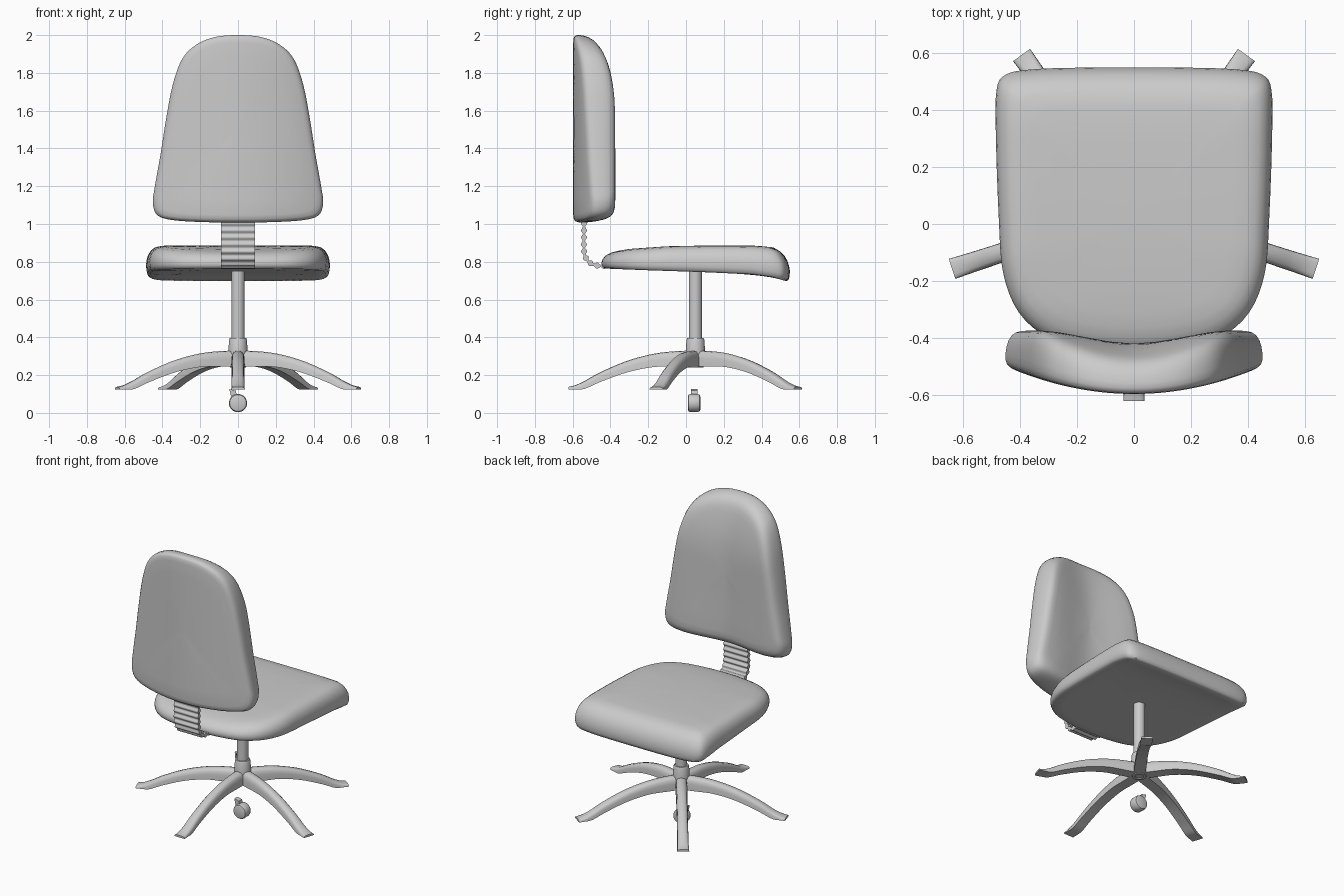
import bpy, bmesh, math
from mathutils import Vector, Matrix

if "Cube" in bpy.data.objects:
    bpy.data.objects.remove(bpy.data.objects["Cube"])


def spline(pts, steps, closed=False):
    """Catmull-Rom samples through points of any dimension."""
    n, out = len(pts), []
    get = (lambda i: pts[i % n]) if closed else (lambda i: pts[max(0, min(n - 1, i))])
    for i in range(n if closed else n - 1):
        p0, p1, p2, p3 = get(i - 1), get(i), get(i + 1), get(i + 2)
        for s in range(steps):
            t = s / steps
            out.append(tuple(0.5 * (2 * b + (c - a) * t + (2 * a - 5 * b + 4 * c - d) * t * t
                                    + (3 * b - a - 3 * c + d) * t ** 3)
                             for a, b, c, d in zip(p0, p1, p2, p3)))
    if not closed:
        out.append(tuple(pts[-1]))
    return out


def loft(name, rings, angle=40):
    """Skin equal-length closed rings and cap both ends."""
    bm = bmesh.new()
    vs = [[bm.verts.new(p) for p in r] for r in rings]
    n = len(vs[0])
    for a, b in zip(vs, vs[1:]):
        for i in range(n):
            j = (i + 1) % n
            bm.faces.new((a[i], a[j], b[j], b[i]))
    bm.faces.new(vs[0])
    bm.faces.new(vs[-1])
    bmesh.ops.recalc_face_normals(bm, faces=bm.faces)
    me = bpy.data.meshes.new(name)
    bm.to_mesh(me)
    bm.free()
    ob = bpy.data.objects.new(name, me)
    bpy.context.collection.objects.link(ob)
    bpy.ops.object.select_all(action='DESELECT')
    ob.select_set(True)
    bpy.context.view_layer.objects.active = ob
    bpy.ops.object.shade_smooth_by_angle(angle=math.radians(angle))
    return ob


def lathe(name, profile, centre, rot=Matrix.Identity(3), seg=32):
    """Turned part from (radius, height) pairs."""
    c = Vector(centre)
    return loft(name, [[c + rot @ Vector((r * math.cos(2 * math.pi * i / seg),
                                          r * math.sin(2 * math.pi * i / seg), h))
                        for i in range(seg)] for r, h in profile])


def cushion(name, half, centre_v, layers, place):
    """Padded shape: mirrored half outline, scaled per (scale, depth) layer."""
    outline = half + [(-u, v) for u, v in half[-2:0:-1]]
    pts = spline(outline, 4, True)
    loft(name, [[place(u * s, centre_v + (v - centre_v) * s, d) for u, v in pts]
                for s, d in layers], 50)


def lerp_table(x, table):
    for (a, b), (c, d) in zip(table, table[1:]):
        if x <= c:
            return b + (d - b) * max(0, (x - a) / (c - a))
    return table[-1][1]


# Backrest, curved around the sitter
def back_place(x, z, d):
    back = -0.597 + 0.097 * (x / 0.45) ** 2
    t = min(1, abs(x) / 0.35)
    front = -0.42 + 0.046 * t * t * (3 - 2 * t) - 0.07 * (max(0, z - 1.6) / 0.4) ** 2
    return (x, back + (front - back) * d, z)


back_half = [(0, 2.0), (0.12, 1.99), (0.22, 1.95), (0.295, 1.875), (0.345, 1.74), (0.38, 1.56),
             (0.41, 1.37), (0.44, 1.2), (0.451, 1.11), (0.425, 1.045), (0.34, 1.02),
             (0.18, 1.01), (0, 1.008)]
cushion("backrest", back_half, 1.5,
        [(0.01, 0), (0.25, 0), (0.5, 0), (0.75, 0), (0.92, 0), (0.965, 0.02), (0.988, 0.07),
         (1, 0.18), (1, 0.35), (0.992, 0.55), (0.978, 0.72), (0.955, 0.86), (0.92, 0.95),
         (0.87, 0.99), (0.8, 1), (0.6, 1), (0.4, 1), (0.2, 1), (0.01, 1)], back_place)

# Seat with a dropped lip
seat_bottom = [(-0.45, 0.765), (-0.2, 0.755), (0.1, 0.745), (0.35, 0.733), (0.46, 0.718), (0.55, 0.692)]
seat_top = [(-0.45, 0.845), (-0.3, 0.868), (-0.1, 0.882), (0.1, 0.886), (0.35, 0.886),
            (0.46, 0.878), (0.55, 0.845)]


def seat_place(x, y, d):
    lo, hi = lerp_table(y, seat_bottom), lerp_table(y, seat_top)
    return (x, y, lo + (hi - lo) * d)


seat_half = [(0, 0.55), (0.2, 0.549), (0.36, 0.543), (0.45, 0.525), (0.483, 0.47), (0.485, 0.3),
             (0.475, 0.02), (0.46, -0.17), (0.405, -0.31), (0.3, -0.4), (0.15, -0.438), (0, -0.448)]
cushion("seat", seat_half, 0.05,
        [(0.01, 0), (0.3, 0), (0.6, 0), (0.85, 0), (0.96, 0), (0.985, 0.06), (0.997, 0.2), (1, 0.38),
         (0.992, 0.55), (0.975, 0.7), (0.945, 0.84), (0.9, 0.94), (0.83, 0.99), (0.72, 1),
         (0.5, 1), (0.25, 1), (0.01, 1)], seat_place)

# Ribbed bellows joining seat and backrest
path = spline([(-0.54, 1.04), (-0.54, 0.95), (-0.54, 0.87), (-0.532, 0.825), (-0.505, 0.792),
               (-0.465, 0.779), (-0.42, 0.777)], 16)
rings, run = [], 0.0
for i, p in enumerate(path):
    a, b = Vector(path[max(0, i - 1)]), Vector(path[min(len(path) - 1, i + 1)])
    run += (Vector(p) - Vector(path[max(0, i - 1)])).length
    t = (b - a).normalized()
    n = Vector((-t.y, t.x)) * (0.011 + 0.005 * math.cos(2 * math.pi * run / 0.037))
    rings.append([(x, p[0] + s * n.x, p[1] + s * n.y)
                  for x, s in ((-0.09, -1), (0.09, -1), (0.09, 1), (-0.09, 1))])
loft("back_bellows", rings, 50)

# Gas column and hub
AXIS = (0, 0.05, 0)
lathe("column", [(0.035, 0.3), (0.035, 0.76)], AXIS)
lathe("hub", [(0.026, 0.3), (0.026, 0.24), (0.042, 0.24), (0.055, 0.3), (0.05, 0.335),
              (0.048, 0.385), (0.043, 0.397), (0.034, 0.397)], AXIS)

# Five arched legs: (distance, top z, bottom z, half width)
stations = spline([(0, 0.33, 0.245, 0.036), (0.1, 0.327, 0.245, 0.036), (0.22, 0.313, 0.243, 0.035),
                   (0.36, 0.276, 0.215, 0.034), (0.5, 0.217, 0.165, 0.034), (0.585, 0.17, 0.128, 0.035),
                   (0.635, 0.147, 0.124, 0.036), (0.672, 0.138, 0.124, 0.037)], 5)
section = [(-1, 0), (-0.97, 0.5), (-0.85, 0.78), (-0.55, 0.95), (0, 1),
           (0.55, 0.95), (0.85, 0.78), (0.97, 0.5), (1, 0)]
for k in range(5):
    ang = math.radians(-90 + 72 * k)
    c, s = math.cos(ang), math.sin(ang)
    loft(f"leg_{k + 1}", [[(r * c - u * w * s, 0.05 + r * s + u * w * c, lo + (hi - lo) * v)
                           for u, v in section] for r, hi, lo, w in stations], 45)

# Single caster: wheel plus stem
lathe("caster_wheel", [(0.034, -0.033), (0.044, -0.029), (0.048, -0.018), (0.048, 0.018),
                       (0.044, 0.029), (0.034, 0.033)], (0, 0.043, 0.052),
      Matrix.Rotation(math.radians(90), 3, 'X'))
stem = [(-0.046, 0.126), (-0.012, 0.118), (-0.006, 0.09), (-0.03, 0.07), (-0.04, 0.1)]
loft("caster_stem", [[(x, y, z) for x, z in stem] for y in (0.026, 0.06)], 30)
